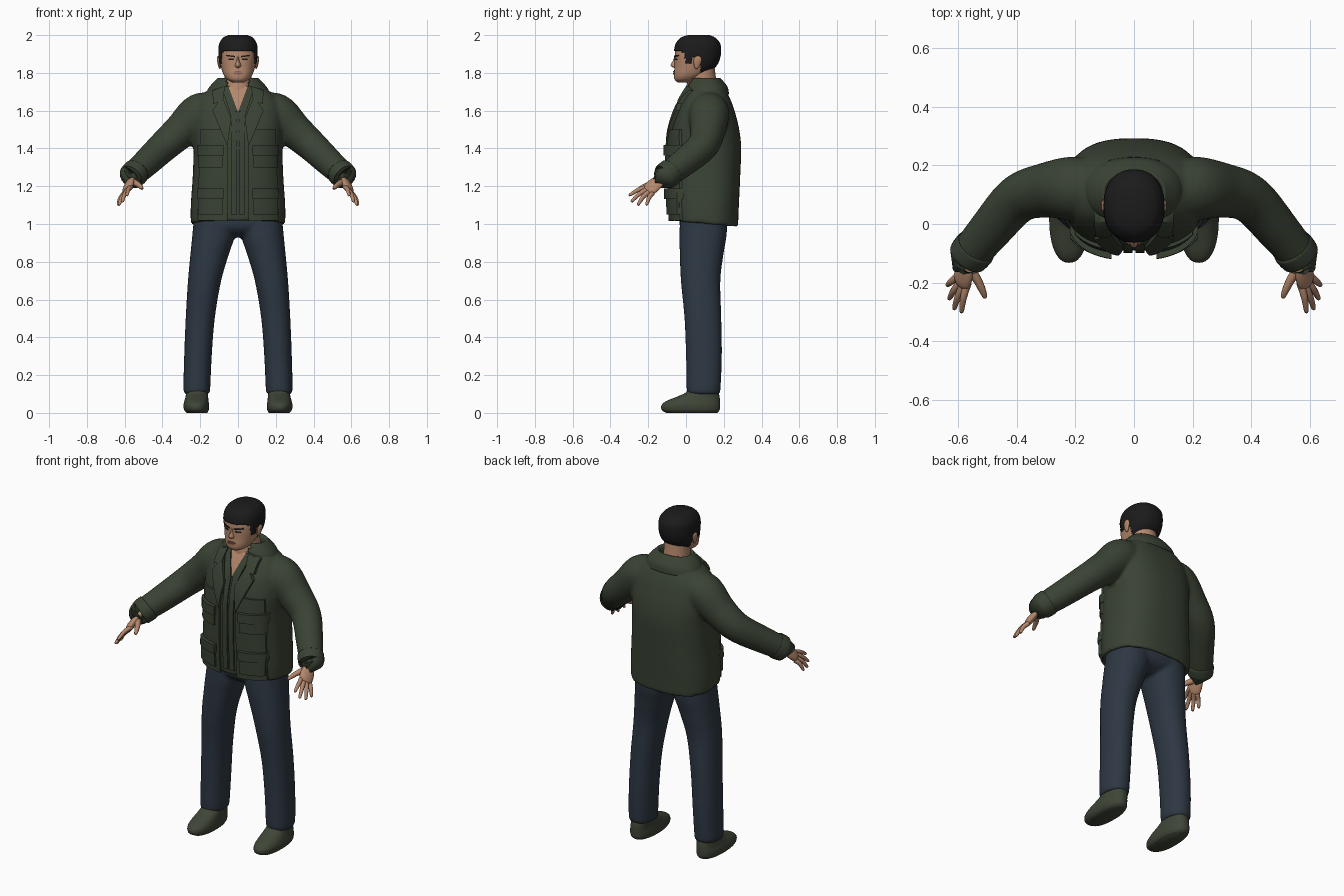
import bpy, bmesh, math
from mathutils import Vector

if "Cube" in bpy.data.objects:
    bpy.data.objects.remove(bpy.data.objects["Cube"])


def material(name, rgb):
    m = bpy.data.materials.new(name)
    m.use_nodes = True
    m.diffuse_color = (*rgb, 1)
    m.node_tree.nodes["Principled BSDF"].inputs["Base Color"].default_value = (*rgb, 1)
    return m


GREEN = material("olive cloth", (.042, .055, .034))
SHOE = material("olive leather", (.05, .06, .038))
BLUE = material("navy denim", (.027, .039, .056))
SKIN = material("skin", (.46, .245, .15))
LIP = material("lip", (.27, .12, .08))
HAIR = material("black hair", (.011, .011, .011))


def spline(rows, steps=6):
    """Smoothly resample rows of numbers (Catmull-Rom)."""
    out = []
    for i in range(len(rows) - 1):
        a, b, c, d = rows[max(i - 1, 0)], rows[i], rows[i + 1], rows[min(i + 2, len(rows) - 1)]
        for k in range(steps):
            t = k / steps
            out.append([q + .5 * t * (r - p + t * (2 * p - 5 * q + 4 * r - s + t * (3 * (q - r) + s - p)))
                        for p, q, r, s in zip(a, b, c, d)])
    return out + [list(rows[-1])]


def finish(bm, name, mat, mirror=False):
    bmesh.ops.recalc_face_normals(bm, faces=bm.faces)
    for f in bm.faces:
        f.smooth = True
    mesh = bpy.data.meshes.new(name)
    bm.to_mesh(mesh)
    bm.free()
    mesh.materials.append(mat)
    ob = bpy.data.objects.new(name, mesh)
    bpy.context.collection.objects.link(ob)
    if mirror:
        ob.modifiers.new("Mirror", 'MIRROR').use_mirror_merge = False
    return ob


def skin_rings(name, rings, mat, mirror=False, keep=None):
    bm = bmesh.new()
    loops = [[bm.verts.new(p) for p in ring] for ring in rings]
    n = len(loops[0])
    for lo, hi in zip(loops, loops[1:]):
        for i in range(n):
            bm.faces.new((lo[i], lo[(i + 1) % n], hi[(i + 1) % n], hi[i]))
    bm.faces.new(loops[0])
    bm.faces.new(loops[-1])
    bmesh.ops.recalc_face_normals(bm, faces=bm.faces)
    if keep:
        gone = [f for f in bm.faces if not keep(f.calc_center_median())]
        bmesh.ops.delete(bm, geom=gone, context='FACES')
    return finish(bm, name, mat, mirror)


def column(name, rows, mat, p=2.0, mirror=False, keep=None, grow=0, n=48):
    """Stack of horizontal rounded rings: z, centre x, half width, front y, back y."""
    rings = []
    for z, cx, hw, yf, yb in rows:
        ring = []
        for i in range(n):
            c, s = math.cos(math.tau * i / n), math.sin(math.tau * i / n)
            x = math.copysign(abs(c) ** (2 / p), c) * (hw + grow)
            y = math.copysign(abs(s) ** (2 / p), s) * ((yb - yf) / 2 + grow)
            ring.append((cx + x, (yf + yb) / 2 + y, z + grow))
        rings.append(ring)
    return skin_rings(name, rings, mat, mirror, keep)


def tube(name, pts, mat, side=(0, 0, 1), flat=1.0, mirror=False, n=24):
    """Tube through points x, y, z, radius."""
    pts = spline(pts)
    rings = []
    for i, q in enumerate(pts):
        t = (Vector(pts[min(i + 1, len(pts) - 1)][:3]) - Vector(pts[max(i - 1, 0)][:3])).normalized()
        u = Vector(side)
        u = (u - t * u.dot(t)).normalized()
        v = t.cross(u) * flat
        rings.append([Vector(q[:3]) + q[3] * (u * math.cos(math.tau * k / n) + v * math.sin(math.tau * k / n))
                      for k in range(n)])
    return skin_rings(name, rings, mat, mirror)


def front_y(rows, p, x, z):
    for a, b in zip(rows, rows[1:]):
        if a[0] <= z <= b[0]:
            t = (z - a[0]) / max(b[0] - a[0], 1e-6)
            _, cx, hw, yf, yb = [m + (k - m) * t for m, k in zip(a, b)]
            bulge = max(0, 1 - (abs(x - cx) / hw) ** p) ** (1 / p)
            return (yf + yb) / 2 - (yb - yf) / 2 * bulge
    return 0


def patch(name, quad, body, mat, lift, mirror=True, n=10):
    """Raised plate following the front of a body; corners x, z go round from top inner."""
    rows, p = body
    a, b, c, d = [Vector(q) for q in quad]
    bm = bmesh.new()
    grid = []
    for i in range(n + 1):
        line = []
        for j in range(n + 1):
            q = a.lerp(b, j / n).lerp(d.lerp(c, j / n), i / n)
            line.append(bm.verts.new((q.x, front_y(rows, p, q.x, q.y) - lift, q.y)))
        grid.append(line)
    for i in range(n):
        for j in range(n):
            bm.faces.new((grid[i][j], grid[i][j + 1], grid[i + 1][j + 1], grid[i + 1][j]))
    back = bmesh.ops.extrude_face_region(bm, geom=bm.faces[:])["geom"]
    bmesh.ops.translate(bm, vec=(0, lift + .008, 0), verts=[v for v in back if isinstance(v, bmesh.types.BMVert)])
    ob = finish(bm, name, mat, mirror)
    for o in bpy.context.selected_objects:
        o.select_set(False)
    ob.select_set(True)
    bpy.context.view_layer.objects.active = ob
    bpy.ops.object.shade_smooth_by_angle(angle=math.radians(40))
    return ob


def fuse(obs, voxel):
    """Join parts and blend them into one soft surface."""
    for o in bpy.context.selected_objects:
        o.select_set(False)
    for o in obs:
        o.select_set(True)
    bpy.context.view_layer.objects.active = obs[0]
    bpy.ops.object.join()
    m = obs[0].modifiers.new("Blend", 'REMESH')
    m.mode, m.voxel_size, m.use_smooth_shade = 'VOXEL', voxel, True
    s = obs[0].modifiers.new("Soften", 'SMOOTH')
    s.factor, s.iterations = .5, 6


# Jacket body with a hollow hem, and sleeves
torso = spline([(1.0, 0, .25, -.08, .275), (1.1, 0, .25, -.085, .28), (1.25, 0, .24, -.09, .287),
                (1.4, 0, .235, -.09, .292), (1.5, 0, .24, -.08, .282), (1.6, 0, .235, -.05, .257),
                (1.66, 0, .21, -.022, .235), (1.7, 0, .17, 0, .215), (1.735, 0, .12, .02, .195)])
P = 2.6
hollow = [(1.06, 0, .2, -.04, .235), (1.0, 0, .232, -.062, .257)]
jacket = column("jacket", hollow + torso, GREEN, P)
for v in jacket.data.vertices:
    if v.co.z < 1.05:
        v.co.z -= (v.co.y - .1) * .09
parts = [jacket]
for s in (1, -1):
    parts.append(tube("sleeve", [(.1 * s, .125, 1.61, .08), (.2 * s, .122, 1.585, .108), (.3 * s, .115, 1.495, .094),
                                 (.395 * s, .085, 1.41, .083), (.49 * s, -.02, 1.32, .074),
                                 (.565 * s, -.11, 1.252, .066)], GREEN))
fuse(parts, .01)
tube("sleeve_cuffs", [(.537, -.077, 1.278, .066), (.541, -.082, 1.274, .073), (.566, -.112, 1.25, .07),
                      (.568, -.115, 1.248, .058)], GREEN, mirror=True)

# Collar standing round the neck, open at the front
collar = column("collar", spline([(1.685, 0, .175, -.002, .228), (1.725, 0, .152, .0, .22), (1.762, 0, .118, .02, .192),
                                  (1.773, 0, .103, .032, .178), (1.755, 0, .09, .04, .165), (1.715, 0, .085, .045, .16)]),
                GREEN, 2.2, keep=lambda c: c.y > .09 or abs(c.x) > .062)
collar.modifiers.new("Thickness", 'SOLIDIFY').thickness = .008

# Jacket front details
body = (torso, P)
patch("chest_skin", [(-.06, 1.727), (.06, 1.727), (.006, 1.6), (-.006, 1.6)], body, SKIN, .006, mirror=False)
patch("front_panels", [(.055, 1.5), (.2, 1.5), (.215, 1.02), (.055, 1.015)], body, GREEN, .012)
patch("plackets", [(.006, 1.6), (.036, 1.58), (.036, 1.05), (.005, 1.05)], body, GREEN, .008)
patch("inner_collar", [(.05, 1.725), (.085, 1.725), (.038, 1.57), (.005, 1.605)], body, GREEN, .013)
patch("lapels", [(.085, 1.68), (.135, 1.6), (.056, 1.41), (.036, 1.56)], body, GREEN, .02)
patch("collar_leaves", [(.068, 1.732), (.135, 1.708), (.132, 1.635), (.08, 1.655)], body, GREEN, .024)
for label, top, low in (("chest", 1.405, 1.3), ("hip", 1.175, 1.05)):
    patch(label + "_pockets", [(.083, top), (.212, top), (.212, low), (.083, low)], body, GREEN, .024)
    patch(label + "_pocket_flaps", [(.077, top + .012), (.218, top + .012), (.218, top - .042), (.077, top - .042)],
          body, GREEN, .033)

# Trousers
hips = column("trousers", spline([(.93, 0, .05, .03, .15), (.96, 0, .18, -.015, .2), (1.0, 0, .232, -.035, .22),
                                  (1.08, 0, .22, -.03, .22)]), BLUE, 2.4)
parts = [hips]
for s in (1, -1):
    parts.append(column("leg", spline([(z, x * s, w, f, b) for z, x, w, f, b in (
        (.1, .217, .066, .01, .178), (.13, .218, .071, .003, .183), (.3, .212, .073, .0, .19), (.5, .2, .077, -.008, .187),
        (.7, .177, .088, -.027, .182), (.85, .148, .103, -.033, .2), (.94, .129, .113, -.035, .215),
        (1.05, .12, .112, -.03, .22))]), BLUE, 2.2))
fuse(parts, .01)

# Shoes
column("shoes", spline([(0, .218, .055, -.105, .165), (.015, .22, .065, -.128, .178), (.04, .221, .068, -.13, .18),
                        (.062, .22, .064, -.105, .18), (.085, .218, .06, -.05, .178), (.105, .217, .058, -.005, .174),
                        (.13, .217, .055, .015, .168)]), SHOE, 2.3, mirror=True)

# Hands
tube("palms", [(.55, -.085, 1.265, .03), (.566, -.125, 1.24, .03), (.576, -.16, 1.213, .04), (.585, -.19, 1.188, .041),
               (.589, -.205, 1.175, .03)], SKIN, side=(.5, .6, -.5), flat=.48, mirror=True)
knuckle, tip = [(.566, -.2, 1.197), (.58, -.203, 1.184), (.592, -.196, 1.17), (.601, -.178, 1.162)], \
    [(.587, -.295, 1.155), (.611, -.285, 1.122), (.628, -.252, 1.105), (.634, -.207, 1.105)]
for label, k, t in zip(("index", "middle", "ring", "little"), knuckle, tip):
    mid = [(a + b) / 2 + d for a, b, d in zip(k, t, (.004, -.003, .006))]
    tube(label + "_fingers", [(*k, .0135), (*mid, .0115), (*t, .008), (*t[:2], t[2] - .003, .003)], SKIN,
         side=(1, 0, 0), mirror=True, n=12)
tube("thumbs", [(.562, -.15, 1.225, .02), (.534, -.19, 1.212, .015), (.518, -.222, 1.2, .0125), (.508, -.247, 1.188, .008),
                (.507, -.25, 1.186, .003)], SKIN, mirror=True, n=12)

# Head and neck
column("neck", spline([(1.62, 0, .09, .01, .17), (1.7, 0, .08, .0, .168), (1.76, 0, .073, .008, .16),
                       (1.84, 0, .07, .02, .15)]), SKIN)
head = spline([(1.75, 0, .03, -.045, .03), (1.765, 0, .057, -.06, .06), (1.79, 0, .076, -.064, .105),
               (1.83, 0, .09, -.061, .155), (1.87, 0, .097, -.06, .174), (1.91, 0, .098, -.058, .18),
               (1.95, 0, .093, -.048, .175), (1.98, 0, .073, -.022, .15), (1.994, 0, .045, .015, .12)])
H = 2.25
column("head", head, SKIN, H)


def is_hair(c):
    if c.y < -.025:
        return c.z > 1.918
    if c.y < .03:
        return c.z > 1.85 + .06 * (c.y < -.005)
    return c.z > (1.885 if c.y < .08 else 1.795)


hair = column("hair", head, HAIR, H, keep=is_hair, grow=.006, n=72)
hair.modifiers.new("Thickness", 'SOLIDIFY').thickness = .011

# Face
column("nose", spline([(1.826, 0, .011, -.06, 0), (1.833, 0, .018, -.076, 0), (1.844, 0, .017, -.081, 0),
                       (1.862, 0, .011, -.071, 0), (1.888, 0, .008, -.06, 0)]), SKIN)
face = (head, H)
patch("eyes", [(.022, 1.875), (.05, 1.876), (.052, 1.869), (.022, 1.867)], face, HAIR, .003)
patch("eyebrows", [(.016, 1.89), (.062, 1.896), (.064, 1.889), (.016, 1.882)], face, HAIR, .005)
patch("upper_lip", [(-.012, 1.809), (.012, 1.809), (.028, 1.802), (-.028, 1.802)], face, LIP, .006, mirror=False)
patch("lower_lip", [(-.026, 1.8), (.026, 1.8), (.014, 1.791), (-.014, 1.791)], face, LIP, .005, mirror=False)
tube("ears", [(.094, .055, 1.822, .004), (.098, .056, 1.83, .012), (.102, .06, 1.86, .021), (.104, .064, 1.88, .018),
              (.104, .065, 1.89, .005)], SKIN, side=(0, 1, 0), flat=.4, mirror=True, n=16)
